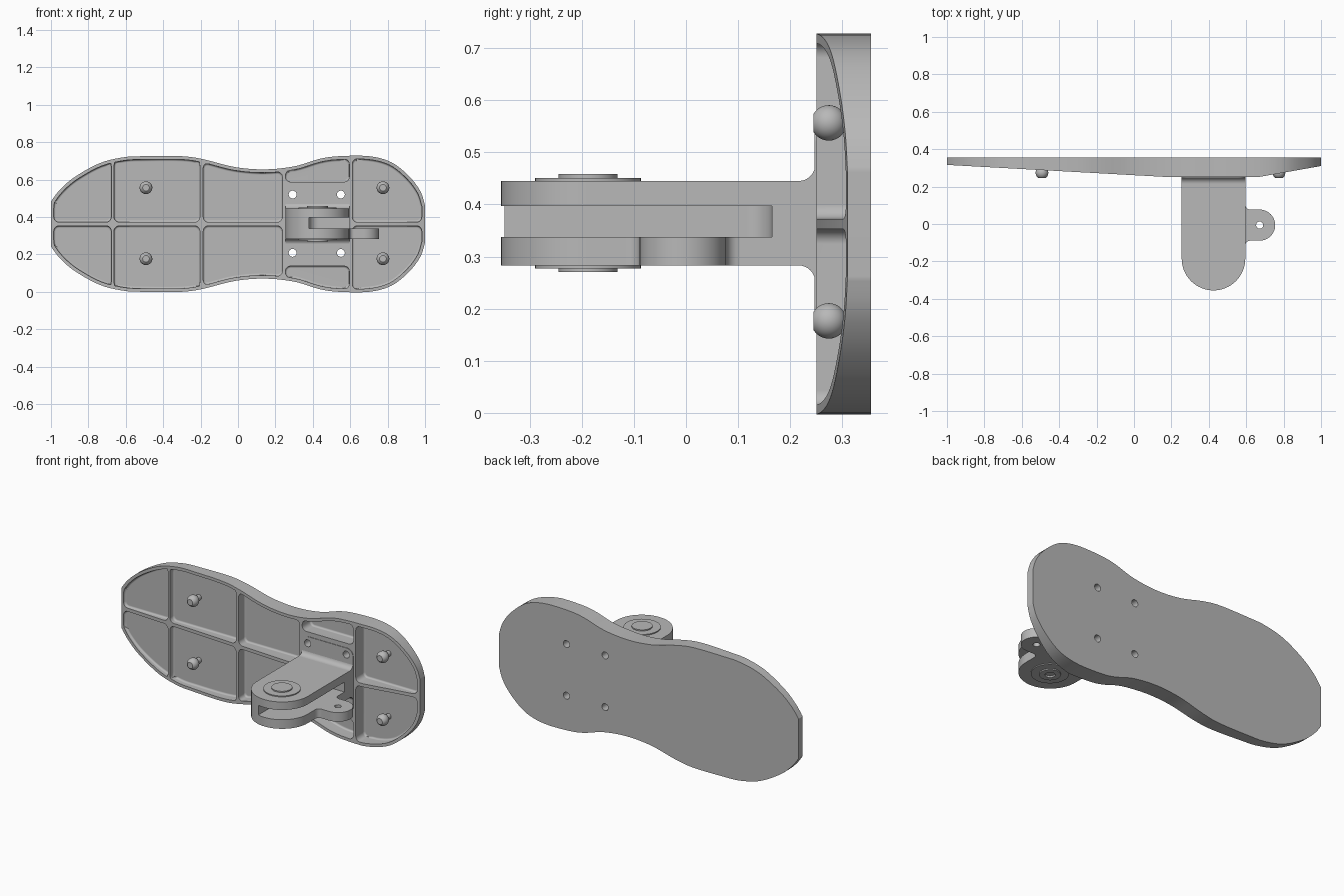
import bpy, bmesh, math
from mathutils import Matrix, Vector

if "Cube" in bpy.data.objects:
    bpy.data.objects.remove(bpy.data.objects["Cube"])

grey = bpy.data.materials.new("plain grey")
grey.use_nodes = True
grey.diffuse_color = (0.48, 0.48, 0.48, 1)
grey.node_tree.nodes["Principled BSDF"].inputs["Base Color"].default_value = (0.48, 0.48, 0.48, 1)

MID = 0.3625            # height of the long centre line
BACK, FRONT, FLOOR = 0.355, 0.25, 0.33
ARM_X, ARM_Y, ARM_R = 0.425, -0.185, 0.17


def to_object(name, bm):
    bmesh.ops.recalc_face_normals(bm, faces=bm.faces)
    mesh = bpy.data.meshes.new(name)
    bm.to_mesh(mesh)
    bm.free()
    mesh.materials.append(grey)
    ob = bpy.data.objects.new(name, mesh)
    bpy.context.collection.objects.link(ob)
    return ob


def prism_bm(pts, axis, a, b):
    """Extrude a 2D outline along one axis from a to b."""
    place = {"x": lambda u, v: (a, u, v), "y": lambda u, v: (u, a, v),
             "z": lambda u, v: (u, v, a)}[axis]
    bm = bmesh.new()
    face = bm.faces.new([bm.verts.new(place(u, v)) for u, v in pts])
    ext = bmesh.ops.extrude_face_region(bm, geom=[face])
    step = Vector([b - a if axis == c else 0 for c in "xyz"])
    bmesh.ops.translate(bm, vec=step, verts=[g for g in ext["geom"] if isinstance(g, bmesh.types.BMVert)])
    bmesh.ops.recalc_face_normals(bm, faces=bm.faces)
    return bm


def prism(name, pts, axis, a, b):
    return to_object(name, prism_bm(pts, axis, a, b))


def arc(cx, cy, r, start, end, n=16):
    angles = [math.radians(start + (end - start) * i / n) for i in range(n + 1)]
    return [(cx + r * math.cos(t), cy + r * math.sin(t)) for t in angles]


def circle(cx, cy, r, n=32):
    return arc(cx, cy, r, 0, 360, n)[:-1]


def rect(x0, x1, y0, y1):
    return [(x0, y0), (x1, y0), (x1, y1), (x0, y1)]


def lathe(name, profile, matrix):
    """Spin (radius, height) points around z, then place the result."""
    bm = bmesh.new()
    vs = [bm.verts.new((r, 0, h)) for r, h in profile]
    edges = [bm.edges.new(p) for p in zip(vs, vs[1:])]
    bmesh.ops.spin(bm, geom=vs + edges, cent=(0, 0, 0), axis=(0, 0, 1),
                   angle=math.tau, steps=40, use_merge=True)
    bmesh.ops.remove_doubles(bm, verts=bm.verts, dist=1e-5)
    bm.transform(matrix)
    return to_object(name, bm)


def cut(ob, cutters):
    for c in cutters:
        c.hide_render = True
        m = ob.modifiers.new("cut", "BOOLEAN")
        m.operation, m.solver, m.object = "DIFFERENCE", "EXACT", c
    dg = bpy.context.evaluated_depsgraph_get()
    mesh = bpy.data.meshes.new_from_object(ob.evaluated_get(dg))
    ob.modifiers.clear()
    ob.data = mesh
    for c in cutters:
        bpy.data.objects.remove(c)


def smooth_curve(pts, n=5):
    out = []
    for i in range(len(pts) - 1):
        p = [Vector(pts[max(0, min(len(pts) - 1, i + k))]) for k in (-1, 0, 1, 2)]
        for j in range(n):
            t = j / n
            out.append(0.5 * (2 * p[1] + (p[2] - p[0]) * t + (2*p[0] - 5*p[1] + 4*p[2] - p[3]) * t*t
                              + (3*p[1] - p[0] - 3*p[2] + p[3]) * t**3))
    return out + [Vector(pts[-1])]


# Plate outline: upper half, measured from the centre line
HALF = smooth_curve([(-1, .12), (-.955, .18), (-.875, .25), (-.74, .325), (-.61, .357), (-.5, .3625),
                     (-.3, .3625), (-.18, .345), (-.02, .305), (.14, .292), (.3, .308), (.435, .348),
                     (.54, .3625), (.7, .3625), (.82, .33), (.915, .255), (.975, .175), (1, .1)])
outline = [(p.x, MID + p.y) for p in HALF] + [(p.x, MID - p.y) for p in reversed(HALF)]

# Plate body with the front sloping back towards both ends
bm = prism_bm(outline, "y", FRONT, BACK)
for x0, x1, y1 in ((0.2, -1, 0.316), (0.66, 1, 0.31)):
    d = Vector((x1 - x0, y1 - FRONT))
    n = Vector((d.y, 0, -d.x)) if d.x > 0 else Vector((-d.y, 0, d.x))
    normal = Vector((n.x, n.z, 0))
    bmesh.ops.bisect_plane(bm, geom=bm.verts[:] + bm.edges[:] + bm.faces[:], dist=1e-6,
                           plane_co=(x0, FRONT, 0), plane_no=normal, clear_outer=True)
    bmesh.ops.holes_fill(bm, edges=[e for e in bm.edges if e.is_boundary], sides=0)
plate = to_object("foot_plate", bm)

# Inner edge of the rim
inner = []
for i, p in enumerate(HALF):
    t = (HALF[min(i + 1, len(HALF) - 1)] - HALF[max(i - 1, 0)]).normalized()
    inner.append(p + Vector((t.y, -t.x)) * 0.018)


def inner_height(x):
    for p, q in zip(inner, inner[1:]):
        if p.x <= x <= q.x:
            return p.y + (q.y - p.y) * (x - p.x) / (q.x - p.x)


def pocket(x0, x1, low, side):
    pts = [(p.x, p.y) for p in inner if x0 + 0.004 < p.x < x1 - 0.004]
    if x0 > -1:
        pts.insert(0, (x0, inner_height(x0)))
    if x1 < 1:
        pts.append((x1, inner_height(x1)))
    pts += [(pts[-1][0], low), (pts[0][0], low)]
    bm = prism_bm([(x, MID + side * z) for x, z in pts], "y", 0.2, FLOOR)
    upright = [e for e in bm.edges if abs(e.verts[0].co.y - e.verts[1].co.y) > 0.05
               and e.calc_face_angle() > 0.6]
    bmesh.ops.bevel(bm, geom=upright, offset=0.028, segments=5, profile=0.5, affect="EDGES")
    floor = [e for e in bm.edges if all(v.co.y > FLOOR - 1e-4 for v in e.verts)]
    bmesh.ops.bevel(bm, geom=floor, offset=0.011, segments=3, profile=0.5, affect="EDGES")
    return to_object("pocket_cutter", bm)


def screw_holes():
    return [prism("hole_cutter", circle(x, z, 0.021, 24), "y", 0.2, 0.4)
            for x in (0.292, 0.55) for z in (0.208, 0.52)]


bays = [(-2, -0.677, 0.01), (-0.663, -0.204, 0.01), (-0.186, 0.237, 0.01),
        (0.253, 0.595, 0.225), (0.611, 2, 0.01)]
cut(plate, [pocket(*bay, side) for bay in bays for side in (1, -1)] + screw_holes())

# Bracket base against the plate
base = prism("bracket_base", [p for cx, cz, a in ((0.555, 0.52, 0), (0.295, 0.52, 90), (0.295, 0.208, 180),
             (0.555, 0.208, 270)) for p in arc(cx, cz, 0.04, a, a + 90, 8)], "y", 0.247, 0.26)
cut(base, screw_holes())

# Arm with a rounded nose and a slot open to one side
ARM_LOW, ARM_TOP = 0.283, 0.445
arm = prism("bracket_arm", [(0.595, 0.255)] + [(0.255, 0.255)]
            + arc(ARM_X, ARM_Y, ARM_R, 180, 360, 32), "z", ARM_LOW, ARM_TOP)
slot = rect(0.38, 0.7, -0.5, 0.12) [:2] + [(0.7, 0.165), (0.43, 0.165)] + arc(0.43, 0.115, 0.05, 90, 180, 6)
cut(arm, [prism("slot_cutter", slot, "z", 0.338, 0.397)])

# Curved flare where the arm meets its base
R = 0.032
flare = arc(0.248 - R, ARM_TOP + R, R, 270, 360, 8) + arc(0.248 - R, ARM_LOW - R, R, 0, 90, 8)
prism("arm_root_flare", flare, "x", 0.255, 0.595)

# Side lug with a pin hole
LUG_X, LUG_Y, LUG_R = 0.672, -0.006, 0.083
lug_top = [(0.5, 0.108), (0.592, 0.108)] + arc(0.621, LUG_Y + LUG_R + 0.026, 0.026, 180, 270, 6)
lug_low = [(x, 2 * LUG_Y - y) for x, y in reversed(lug_top)]
lug = prism("side_lug", lug_top + arc(LUG_X, LUG_Y, LUG_R, 90, -90, 24) + lug_low, "z", ARM_LOW, 0.338)
cut(lug, [prism("pin_cutter", circle(LUG_X, LUG_Y, 0.019, 24), "z", 0.2, 0.4)])

# Pivot washers and pin ends
hub = Matrix.Translation((ARM_X, ARM_Y - 0.003, 0))
for name, face, s, centre in (("upper_pivot", ARM_TOP, 1, [(0, 0.013)]),
                              ("lower_pivot", ARM_LOW, -1, [(0.027, 0.013), (0.027, 0.003), (0, 0.003)])):
    steps = [(0, -0.004), (0.102, -0.004), (0.102, 0.006), (0.057, 0.006), (0.057, 0.013)] + centre
    lathe(name, [(r, face + s * h) for r, h in steps], hub)

# Ball studs in the pockets
ball = arc(0, 0, 0.034, -58, 45, 12)
stud = [(0, ball[0][1])] + ball + [(0.017, 0.03), (0.017, 0.062), (0, 0.062)]
turn = Matrix.Rotation(math.radians(-90), 4, "X")
for side in (-1, 1):
    for label, x in (("right", -0.492), ("left", 0.775)):
        level = "upper" if side > 0 else "lower"
        lathe(f"{level}_{label}_stud", stud, Matrix.Translation((x, 0.274, MID + 0.004 + side * 0.19)) @ turn)

# Smooth curved faces while keeping the edges crisp
for ob in bpy.context.collection.objects:
    if ob.type == "MESH" and grey.name in ob.data.materials:
        bpy.ops.object.select_all(action="DESELECT")
        ob.select_set(True)
        bpy.context.view_layer.objects.active = ob
        bpy.ops.object.shade_smooth_by_angle(angle=math.radians(32))
        weighted = ob.modifiers.new("weighted_normals", "WEIGHTED_NORMAL")
        weighted.keep_sharp = True
